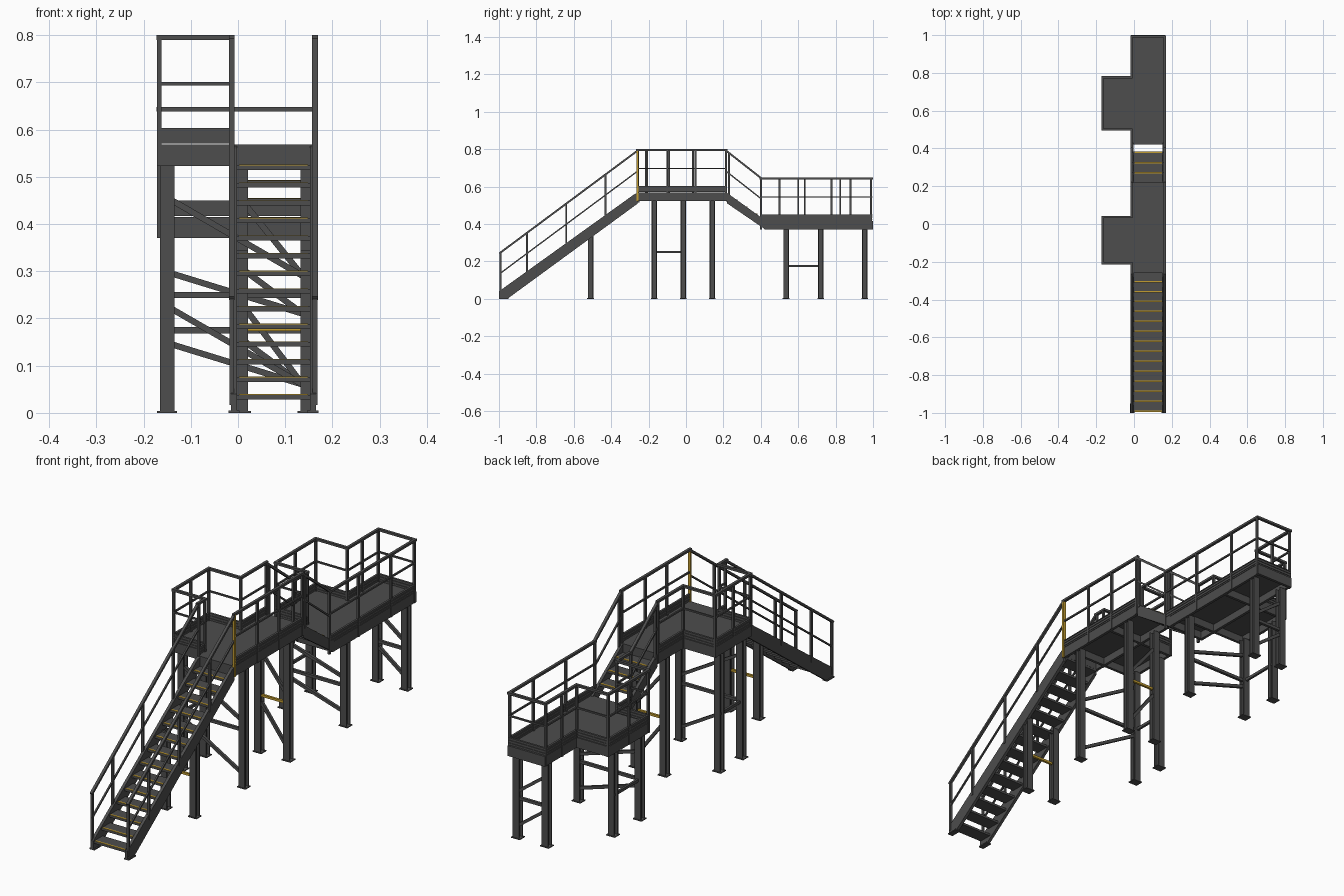
import bpy, bmesh
from mathutils import Vector, Matrix

cube = bpy.data.objects.get("Cube")
if cube:
    bpy.data.objects.remove(cube)


def material(name, rgb):
    m = bpy.data.materials.new(name)
    m.use_nodes = True
    m.diffuse_color = (*rgb, 1)
    m.node_tree.nodes["Principled BSDF"].inputs["Base Color"].default_value = (*rgb, 1)
    return m


STEEL = material("dark grey steel", (0.075, 0.075, 0.075))
YELLOW = material("safety yellow", (0.55, 0.34, 0.03))


def finish(bm, name, mat):
    bmesh.ops.recalc_face_normals(bm, faces=bm.faces)
    me = bpy.data.meshes.new(name)
    bm.to_mesh(me)
    bm.free()
    me.materials.append(mat)
    bpy.context.collection.objects.link(bpy.data.objects.new(name, me))


def box(bm, x0, x1, y0, y1, z0, z1):
    size = Matrix.Diagonal((x1 - x0, y1 - y0, z1 - z0, 1))
    mid = Matrix.Translation(((x0 + x1) / 2, (y0 + y1) / 2, (z0 + z1) / 2))
    bmesh.ops.create_cube(bm, size=1, matrix=mid @ size)


def beam(bm, p, q, w=0.01, h=0.01, extend=0.0):
    """Bar from p to q: w is the horizontal thickness, h the other one."""
    p, q = Vector(p), Vector(q)
    d = (q - p).normalized()
    side = d.cross(Vector((0, 0, 1)))
    side = side.normalized() if side.length > 0.01 else Vector((1, 0, 0))
    up = side.cross(d)
    rot = Matrix((side, d, up)).transposed().to_4x4()
    size = Matrix.Diagonal((w, (q - p).length + 2 * extend, h, 1))
    bmesh.ops.create_cube(bm, size=1, matrix=Matrix.Translation((p + q) / 2) @ rot @ size)


def prism(bm, pts, x0, x1):
    """Side profile (y, z) extruded along x."""
    face = bm.faces.new([bm.verts.new((x0, y, z)) for y, z in pts])
    out = bmesh.ops.extrude_face_region(bm, geom=[face])
    bmesh.ops.translate(bm, vec=(x1 - x0, 0, 0),
                        verts=[v for v in out["geom"] if isinstance(v, bmesh.types.BMVert)])


LEFT, RIGHT, OUT = 0.163, -0.013, -0.167     # railing lines
SIDES = (LEFT, RIGHT)


def platform(label, y0, y1, b0, b1, top, rail, path, posts):
    """Deck with a side bay, edge beams, toe boards and a two-bar railing."""
    bottom = top - 0.045
    bm = bmesh.new()
    box(bm, -0.015, 0.165, y0, y1, top - 0.012, top)
    box(bm, -0.17, -0.015, b0, b1, top - 0.012, top)
    finish(bm, label + "_deck", STEEL)

    bm = bmesh.new()
    for y in (y0, y1 - 0.012):
        box(bm, -0.015, 0.165, y, y + 0.012, bottom, top - 0.002)
    for y in (b0, b1 - 0.012):
        box(bm, -0.17, 0.15, y, y + 0.012, bottom, top - 0.002)
    for x, a, b in ((0.153, y0, y1), (-0.015, y0, y1), (-0.17, b0, b1)):
        box(bm, x, x + 0.012, a, b, bottom, top - 0.002)
    finish(bm, label + "_edge_beams", STEEL)

    toe, bars, up = bmesh.new(), bmesh.new(), bmesh.new()
    for line in path:
        for (xa, ya), (xb, yb) in zip(line, line[1:]):
            beam(toe, (xa, ya, top + 0.018), (xb, yb, top + 0.018), 0.004, 0.032)
            for z in (top + 0.01, top + 0.022, top + 0.033):
                beam(toe, (xa, ya, z), (xb, yb, z), 0.009, 0.004)
            beam(bars, (xa, ya, rail - 0.005), (xb, yb, rail - 0.005), 0.012, 0.01, 0.006)
            mid = (top + rail) / 2 + 0.013
            beam(bars, (xa, ya, mid), (xb, yb, mid), 0.007, 0.007)
    for x, y in posts:
        box(up, x - 0.005, x + 0.005, y - 0.005, y + 0.005, bottom, rail - 0.005)
    finish(toe, label + "_toe_boards", STEEL)
    finish(bars, label + "_rails", STEEL)
    finish(up, label + "_rail_posts", STEEL)


platform("upper", -0.26, 0.22, -0.21, 0.04, 0.568, 0.8,
         [[(LEFT, -0.26), (LEFT, 0.217)],
          [(RIGHT, -0.26), (RIGHT, -0.208), (OUT, -0.208), (OUT, 0.037),
           (RIGHT, 0.037), (RIGHT, 0.217)]],
         [(LEFT, -0.1), (LEFT, 0.05), (LEFT, 0.213), (RIGHT, -0.255), (RIGHT, -0.213),
          (OUT, -0.208), (OUT, -0.09), (OUT, 0.037), (RIGHT, 0.037), (RIGHT, 0.213)])
platform("lower", 0.42, 1.0, 0.5, 0.78, 0.415, 0.648,
         [[(RIGHT, 0.4), (RIGHT, 0.5), (OUT, 0.5), (OUT, 0.777), (RIGHT, 0.777),
           (RIGHT, 0.993), (LEFT, 0.993), (LEFT, 0.4)]],
         [(LEFT, 0.4), (LEFT, 0.6), (LEFT, 0.825), (LEFT, 0.99), (RIGHT, 0.4),
          (RIGHT, 0.5), (OUT, 0.5), (OUT, 0.635), (OUT, 0.777), (RIGHT, 0.777),
          (RIGHT, 0.88), (RIGHT, 0.99)])

# Yellow post at the stair head
bm = bmesh.new()
box(bm, LEFT - 0.006, LEFT + 0.006, -0.264, -0.254, 0.523, 0.795)
finish(bm, "yellow_gate_post", YELLOW)


def stair(label, profile, treads, ahead, rails, posts):
    """Two stringers, open treads with yellow nosings, sloped railings."""
    bm = bmesh.new()
    for x0 in (-0.015, 0.152):
        prism(bm, profile, x0, x0 + 0.013)
    finish(bm, label + "_stringers", STEEL)

    step, nose = bmesh.new(), bmesh.new()
    for y, z in treads:
        back = y - ahead * 0.06
        box(step, -0.004, 0.154, min(y, back), max(y, back), z - 0.01, z)
        edge = y - ahead * 0.008
        box(nose, 0.002, 0.148, min(y, edge), max(y, edge), z, z + 0.0015)
    finish(step, label + "_treads", STEEL)
    finish(nose, label + "_nosings", YELLOW)

    bars, up = bmesh.new(), bmesh.new()
    (ya, za), (yb, zb) = rails
    for x in SIDES:
        beam(bars, (x, ya, za), (x, yb, zb), 0.012, 0.01, 0.004)
        beam(bars, (x, ya, za - 0.11), (x, yb, zb - 0.11), 0.007, 0.007)
        for y in posts:
            z = za + (zb - za) * (y - ya) / (yb - ya)
            box(up, x - 0.005, x + 0.005, y - 0.005, y + 0.005, z - 0.23, z)
    finish(bars, label + "_handrails", STEEL)
    finish(up, label + "_rail_posts", STEEL)


stair("front_stair",
      [(-1, 0), (-0.955, 0), (-0.26, 0.508), (-0.26, 0.565), (-0.275, 0.56), (-1, 0.04)],
      [(-0.995 + 0.0528 * i, 0.038 + 0.0374 * i) for i in range(14)], -1,
      ((-0.995, 0.245), (-0.262, 0.79)), (-0.992, -0.85, -0.64, -0.43))
stair("back_stair",
      [(0.22, 0.51), (0.425, 0.37), (0.45, 0.37), (0.45, 0.413), (0.43, 0.415), (0.22, 0.566)],
      [(0.275 + 0.054 * i, 0.53 - 0.038 * i) for i in range(3)], 1,
      ((0.217, 0.79), (0.402, 0.645)), (0.23,))

# Stair feet
bm = bmesh.new()
for x in (-0.0085, 0.1585):
    box(bm, x - 0.012, x + 0.012, -1, -0.95, 0, 0.005)
finish(bm, "stair_foot_plates", STEEL)

# H-section columns on base plates
INNER, OUTER, FAR = 0.006, 0.147, -0.15
columns = [(INNER, -0.51, 0.345), (OUTER, -0.51, 0.345)]
columns += [(x, -0.17, 0.525) for x in (FAR, OUTER)] + [(FAR, -0.015, 0.525)]
columns += [(x, 0.14, 0.525) for x in (INNER, OUTER)]
columns += [(x, 0.535, 0.372) for x in (FAR, OUTER)] + [(FAR, 0.72, 0.372)]
columns += [(x, 0.955, 0.372) for x in (INNER, OUTER)]
bm, plates = bmesh.new(), bmesh.new()
for x, y, h in columns:
    for s in (-1, 1):
        box(bm, x - 0.015, x + 0.015, y + s * 0.0125 - 0.0025, y + s * 0.0125 + 0.0025, 0, h)
    box(bm, x - 0.003, x + 0.003, y - 0.011, y + 0.011, 0, h)
    box(plates, x - 0.021, x + 0.021, y - 0.018, y + 0.018, 0, 0.004)
finish(bm, "columns", STEEL)
finish(plates, "column_base_plates", STEEL)

# Bracing across each frame: (y, start x, [(start z, end z)])
frames = [(-0.17, FAR, [(0.45, 0.29), (0.25, 0.25), (0.22, 0.06)]),
          (0.535, FAR, [(0.295, 0.21), (0.175, 0.175), (0.145, 0.06)]),
          (0.14, INNER, [(0.44, 0.29), (0.22, 0.06)]),
          (0.955, INNER, [(0.3, 0.21), (0.175, 0.175), (0.15, 0.06)])]
bm = bmesh.new()
for y, x, bars in frames:
    for za, zb in bars:
        beam(bm, (x + 0.01, y, za), (OUTER - 0.01, y, zb), 0.012, 0.013)
for y, z in ((-0.0925, 0.25), (0.6275, 0.175)):
    half = 0.0775 if y < 0 else 0.0925
    beam(bm, (FAR, y - half, z), (FAR, y + half, z), 0.01, 0.012)
finish(bm, "bracing", STEEL)

# Yellow cross bars
bm = bmesh.new()
for y, z in ((-0.51, 0.178), (0.14, 0.25)):
    beam(bm, (INNER + 0.012, y, z), (OUTER - 0.012, y, z), 0.01, 0.01)
finish(bm, "yellow_cross_bars", YELLOW)
